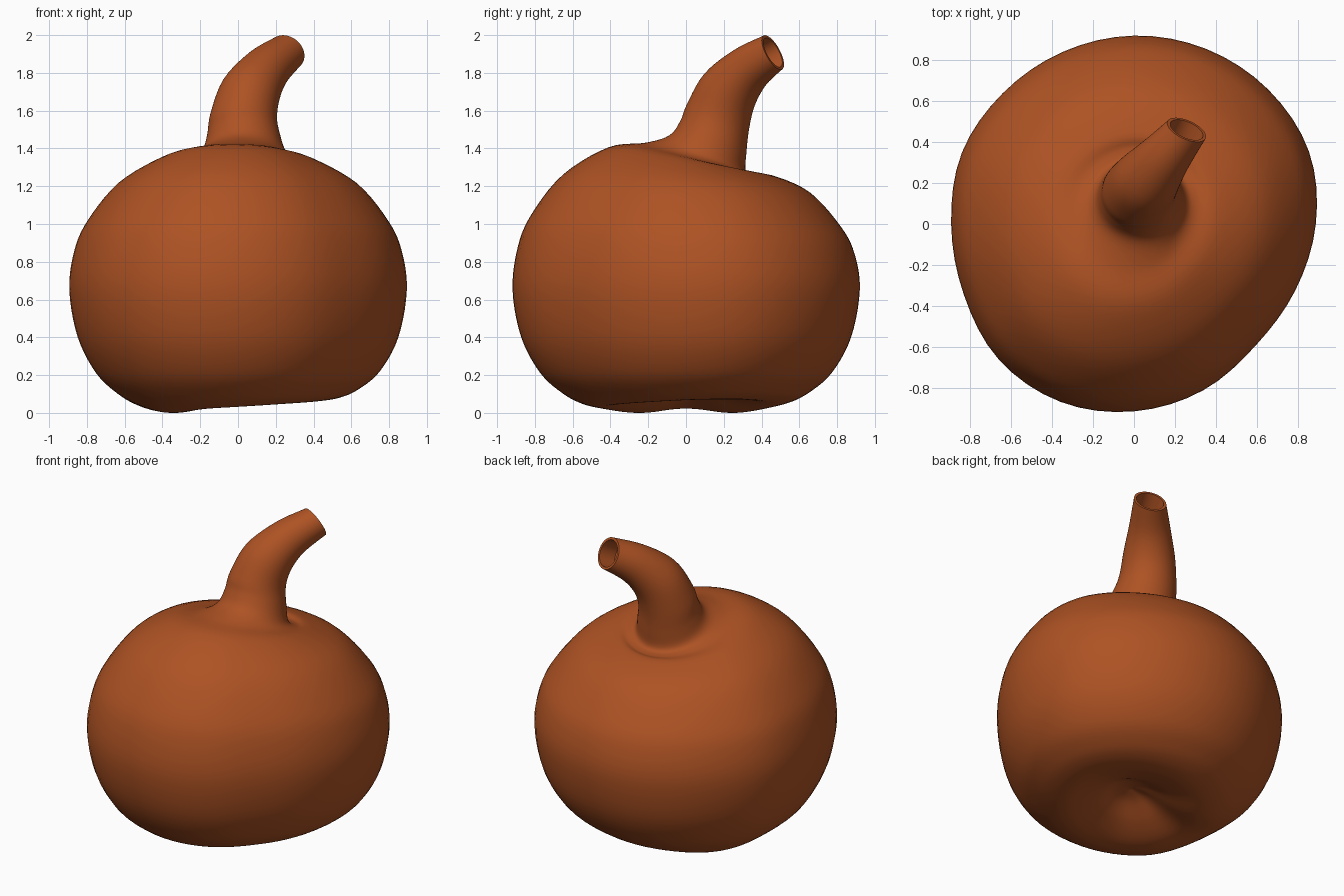
import bpy, math
from mathutils import Vector

if "Cube" in bpy.data.objects:
    bpy.data.objects.remove(bpy.data.objects["Cube"])

SEG = 64     # points around each ring
STEPS = 5    # smooth steps between rings


def spline(a, b, c, d, t):
    """Catmull-Rom interpolation for numbers or vectors."""
    return (b * 2 + (c - a) * t + (a * 2 - b * 5 + c * 4 - d) * t * t
            + (b * 3 - a - c * 3 + d) * t ** 3) * 0.5


# Widest outline of the gourd, radius every 22.5 degrees from +x
OUTLINE = [.888, .925, .928, .925, .92, .91, .905, .91,
           .893, .90, .935, .94, .915, .88, .84, .852]


def outline(a):
    u = a / (2 * math.pi) * 16
    i = int(u)
    return spline(*[OUTLINE[(i + k) % 16] for k in (-1, 0, 1, 2)], u - i)


def body_ring(f, z, tilt, cx, cy, lift):
    ring = []
    for k in range(SEG):
        a = 2 * math.pi * k / SEG
        c = math.cos(a)
        r = outline(a) * f
        y = r * math.sin(a)
        # the underside is raised on the right, and a little at the far left
        up = .03 + .03 * c + .02 * max(0, math.cos(a - .8)) ** 2
        up += .02 * math.cos(4 * a) * max(0, -c) ** 2
        ring.append(Vector((cx + r * c, cy + y, z + tilt * y + lift * up)))
    return ring


def stem_ring(centre, r, normal):
    n = Vector(normal).normalized()
    u = Vector((1, 0, 0))
    u = (u - n * n.dot(u)).normalized()
    v = n.cross(u)
    return [Vector(centre) + (u * math.cos(2 * math.pi * k / SEG)
            + v * math.sin(2 * math.pi * k / SEG)) * r for k in range(SEG)]


# Body rings: size, height, y tilt, centre x, centre y, underside lift
BODY = [(.02, .17, 0, .04, 0, 0), (.12, .14, 0, .03, 0, .3), (.25, .065, 0, .01, 0, .7),
        (.38, .015, 0, 0, 0, 1), (.49, .005, 0, 0, 0, .9), (.60, .03, 0, 0, 0, .7),
        (.71, .09, 0, 0, 0, .45), (.84, .205, 0, 0, 0, .2), (.95, .40, 0, 0, 0, 0),
        (1, .65, 0, 0, 0, 0), (.97, .86, -.02, 0, 0, 0), (.89, 1.02, -.04, 0, 0, 0),
        (.71, 1.215, -.07, 0, 0, 0), (.47, 1.332, -.17, 0, .02, 0),
        (.32, 1.342, -.30, .02, .08, 0)]
# Stem rings: centre, radius, axis
TIP, AXIS = Vector((.257, .46, 1.908)), Vector((.37, .82, .45)).normalized()
STEM = [((.03, .115, 1.372), .225, (0, .48, 1)),
        ((.03, .145, 1.46), .195, (0, .5, 1)),
        ((.03, .17, 1.57), .177, (.06, .4, 1)),
        ((.07, .23, 1.71), .158, (.25, .5, .8)),
        ((.155, .335, 1.825), .126, (.45, .65, .6)),
        (TIP, .102, AXIS)]

key = [body_ring(*b) for b in BODY] + [stem_ring(*s) for s in STEM]
rings = []
for i in range(len(key) - 1):
    four = [key[min(max(i + k, 0), len(key) - 1)] for k in (-1, 0, 1, 2)]
    for s in range(STEPS):
        rings.append([spline(*p, s / STEPS) for p in zip(*four)])
rings.append(key[-1])
# Rim and hollow end of the stem
rings.append(stem_ring(TIP, .086, AXIS))
rings.append(stem_ring(TIP - AXIS * .12, .086, AXIS))

verts = [p for r in rings for p in r]
low = min(p.z for p in verts)
verts = [(p.x, p.y, p.z - low) for p in verts]
faces = [(i * SEG + k, i * SEG + (k + 1) % SEG,
          (i + 1) * SEG + (k + 1) % SEG, (i + 1) * SEG + k)
         for i in range(len(rings) - 1) for k in range(SEG)]
faces.append(tuple(reversed(range(SEG))))
faces.append(tuple(range((len(rings) - 1) * SEG, len(rings) * SEG)))

mesh = bpy.data.meshes.new("gourd")
mesh.from_pydata(verts, [], faces)
gourd = bpy.data.objects.new("gourd_with_stem", mesh)
bpy.context.collection.objects.link(gourd)

# Single burnt orange colour
mat = bpy.data.materials.new("burnt_orange")
mat.diffuse_color = (.42, .085, .017, 1)
mat.use_nodes = True
mat.node_tree.nodes["Principled BSDF"].inputs["Base Color"].default_value = mat.diffuse_color
mesh.materials.append(mat)

bpy.context.view_layer.objects.active = gourd
gourd.select_set(True)
bpy.ops.object.shade_smooth_by_angle(angle=math.radians(50))
